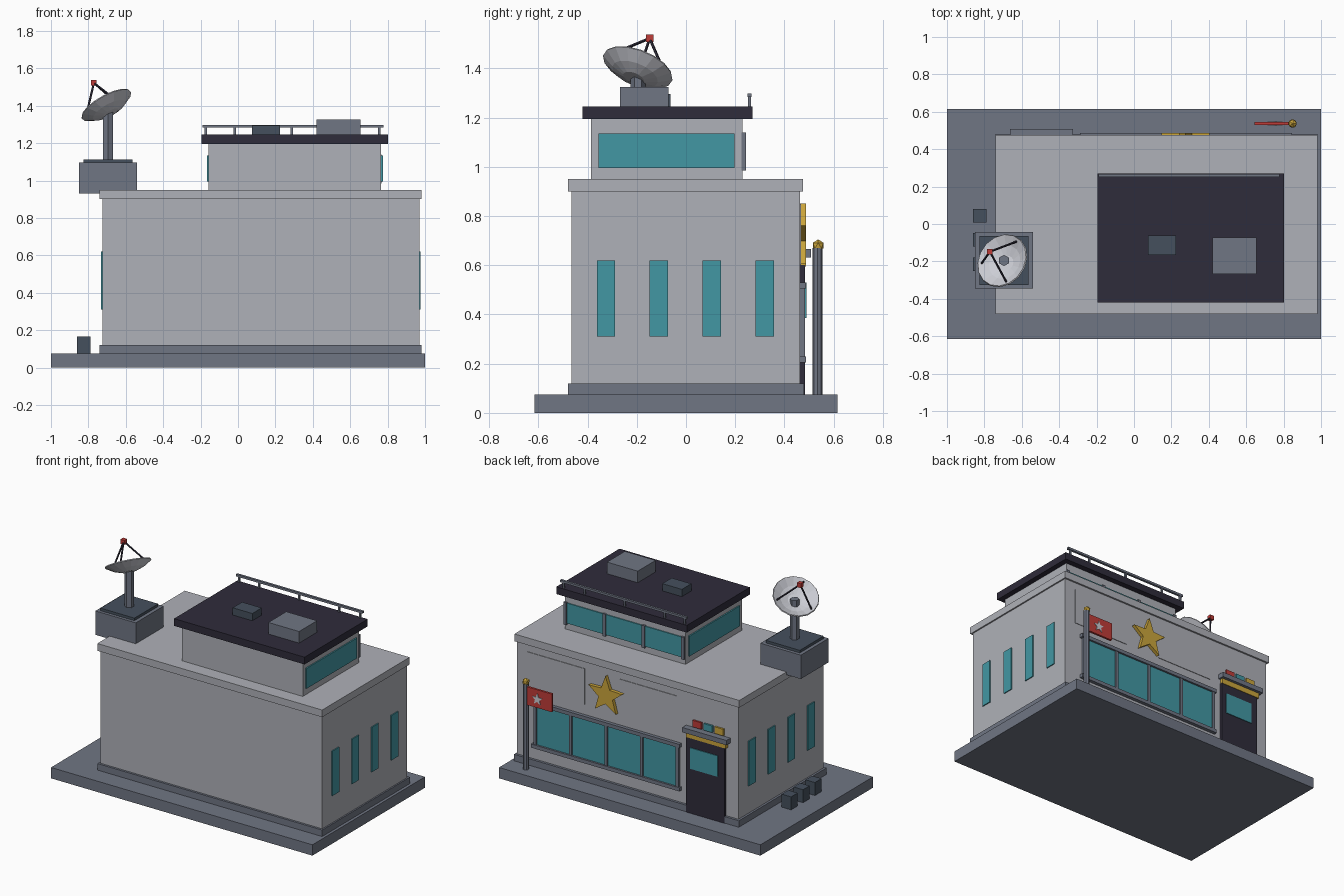
import bpy, bmesh, math
from mathutils import Vector, Matrix

if "Cube" in bpy.data.objects:
    bpy.data.objects.remove(bpy.data.objects["Cube"], do_unlink=True)


def material(name, r, g, b):
    m = bpy.data.materials.new(name)
    m.use_nodes = True
    m.diffuse_color = (r, g, b, 1)
    m.node_tree.nodes["Principled BSDF"].inputs["Base Color"].default_value = (r, g, b, 1)
    return m


WALL = material("wall grey", .43, .44, .48)
PALE = material("pale grey", .6, .61, .66)
GREY = material("concrete grey", .16, .18, .23)
DARK = material("dark roof", .028, .025, .043)
SLATE = material("slate", .06, .08, .11)
TEAL = material("teal glass", .055, .31, .37)
RED = material("red", .52, .045, .04)
GOLD = material("gold", .6, .38, .045)


def finish(name, bm, mat):
    bmesh.ops.recalc_face_normals(bm, faces=bm.faces)
    mesh = bpy.data.meshes.new(name)
    bm.to_mesh(mesh)
    bm.free()
    mesh.materials.append(mat)
    ob = bpy.data.objects.new(name, mesh)
    bpy.context.collection.objects.link(ob)
    return ob


def box(name, mat, x, y, z):
    """Box from (min, max) ranges."""
    bm = bmesh.new()
    bmesh.ops.create_cube(bm, size=1)
    for v in bm.verts:
        v.co = [(a + b) / 2 + c * (b - a) for (a, b), c in zip((x, y, z), v.co)]
    return finish(name, bm, mat)


def rod(name, mat, a, b, r, sides=6):
    """Prism between two points."""
    a, b = Vector(a), Vector(b)
    bm = bmesh.new()
    turn = Vector((0, 0, 1)).rotation_difference(b - a).to_matrix().to_4x4()
    bmesh.ops.create_cone(bm, cap_ends=True, segments=sides, radius1=r, radius2=r,
                          depth=(b - a).length, matrix=Matrix.Translation((a + b) / 2) @ turn)
    return finish(name, bm, mat)


def star(name, mat, x, z, r, y):
    """Five-pointed star standing in the xz plane."""
    bm = bmesh.new()
    vs = []
    for i in range(10):
        q = r if i % 2 == 0 else r * .42
        t = math.pi / 2 + i * math.pi / 5
        vs.append(bm.verts.new((x + q * math.cos(t), y[0], z + q * math.sin(t))))
    face = bm.faces.new(vs)
    out = bmesh.ops.extrude_face_region(bm, geom=[face])
    for v in out["geom"]:
        if isinstance(v, bmesh.types.BMVert):
            v.co.y = y[1]
    return finish(name, bm, mat)


# Ground slab and main block
box("ground_slab", GREY, (-1, 1), (-.615, .615), (0, .075))
box("plinth", GREY, (-.74, .98), (-.48, .48), (.075, .12))
box("main_block", WALL, (-.725, .97), (-.465, .463), (.12, .905))
box("main_roof", WALL, (-.74, .98), (-.48, .475), (.9, .95))

# Narrow windows on both ends
for i in range(4):
    y = -.325 + i * .215
    for side, x in (("left", (.965, .977)), ("right", (-.732, -.72))):
        box(f"{side}_window_{i}", TEAL, x, (y - .0375, y + .0375), (.31, .62))

# Upper room
box("upper_room", WALL, (-.157, .765), (-.385, .23), (.95, 1.2))
box("upper_roof", DARK, (-.195, .803), (-.42, .27), (1.195, 1.245))
box("upper_window_left", TEAL, (.76, .774), (-.355, .197), (.995, 1.135))
box("upper_window_right", TEAL, (-.166, -.15), (-.355, .197), (.995, 1.135))
box("upper_window_back", TEAL, (-.14, .755), (.225, .237), (.995, 1.135))
for i in range(4):
    x = -.143 + i * .3
    box(f"upper_mullion_{i}", GREY, (x - .011, x + .011), (.225, .244), (.985, 1.14))

# Roof units and railing
box("roof_unit_large", GREY, (.42, .655), (-.268, -.072), (1.24, 1.325))
box("roof_unit_small", SLATE, (.075, .225), (-.165, -.062), (1.24, 1.295))
box("rail", GREY, (-.19, .777), (.25, .266), (1.283, 1.298))
for i, x in enumerate((-.172, -.018, .288, .595, .755)):
    box(f"rail_post_{i}", GREY, (x - .006, x + .006), (.252, .264), (1.235, 1.29))

# Long back window with frame
box("long_window", TEAL, (-.27, .82), (.455, .474), (.22, .515))
for name, z in (("sill", (.205, .23)), ("head", (.505, .53))):
    box(f"long_window_{name}", GREY, (-.29, .845), (.455, .487), z)
for i in range(5):
    x = -.269 + i * .272
    box(f"long_window_mullion_{i}", GREY, (x - .01, x + .01), (.455, .483), (.22, .515))

# Shallow wall panels and star emblem
for i, x in enumerate((-.253, .45)):
    box(f"wall_panel_{i}", WALL, (x, x + .436), (.455, .467), (.6, .848))
star("wall_star", GOLD, .276, .715, .135, (.46, .487))

# Door, canopy and signal lights
box("door", DARK, (-.632, -.337), (.45, .484), (.075, .6))
box("door_window", TEAL, (-.582, -.372), (.48, .489), (.385, .53))
box("door_header", GOLD, (-.645, -.34), (.45, .487), (.595, .635))
box("door_canopy", GREY, (-.664, -.326), (.45, .507), (.632, .665))
for i, m in enumerate((RED, TEAL, GOLD)):
    x = -.416 - i * .084
    box(f"signal_light_{i}", m, (x - .033, x + .033), (.45, .476), (.672, .718))

# Flag
rod("flag_pole", GREY, (.85, .535, .075), (.85, .535, .67), .02, 8)
bm = bmesh.new()
bmesh.ops.create_icosphere(bm, subdivisions=1, radius=.025,
                           matrix=Matrix.Translation((.848, .537, .68)))
finish("pole_finial", bm, GOLD)
box("flag", RED, (.645, .84), (.53, .545), (.525, .65))
star("flag_star", PALE, .755, .585, .042, (.526, .549))

# Bins beside the building
for i in range(3):
    y = .045 - i * .13
    box(f"bin_{i}", SLATE, (-.861, -.789), (y - .036, y + .036), (.075, .165))

# Dish base and mast
box("dish_base", GREY, (-.849, -.54), (-.346, -.042), (.93, 1.095))
box("dish_plate", SLATE, (-.825, -.565), (-.325, -.065), (1.09, 1.113))
rod("dish_mast", GREY, (-.695, -.195, 1.11), (-.695, -.195, 1.385), .03)

# Dish: shallow bowl, spun and tilted
R, DEPTH, SIDES = .148, .055, 16
axis = Vector((-.46, .33, .82)).normalized()
tilt = Matrix.Translation((-.705, -.195, 1.405)) @ \
    Vector((0, 0, 1)).rotation_difference(axis).to_matrix().to_4x4()
bm = bmesh.new()
rings = []
for f in (.3, .65, 1):
    rings.append([bm.verts.new((R * f * math.cos(i * math.tau / SIDES),
                                R * f * math.sin(i * math.tau / SIDES),
                                DEPTH * (f * f - 1))) for i in range(SIDES)])
bm.faces.new(rings[0])
for lo, hi in zip(rings, rings[1:]):
    for i in range(SIDES):
        j = (i + 1) % SIDES
        bm.faces.new((lo[i], lo[j], hi[j], hi[i]))
bm.transform(tilt)
dish = finish("dish", bm, PALE)
solid = dish.modifiers.new("thickness", "SOLIDIFY")
solid.thickness = .008
solid.offset = 0

# Receiver on three struts
tip = tilt @ Vector((0, 0, .142))
for i, deg in enumerate((55, 180, 285)):
    t = math.radians(deg)
    foot = tilt @ Vector((R * .88 * math.cos(t), R * .88 * math.sin(t), -.012))
    rod(f"dish_strut_{i}", DARK, foot, tip, .006, 5)
bm = bmesh.new()
bmesh.ops.create_cube(bm, size=.03, matrix=Matrix.Translation(tip))
finish("receiver", bm, RED)
